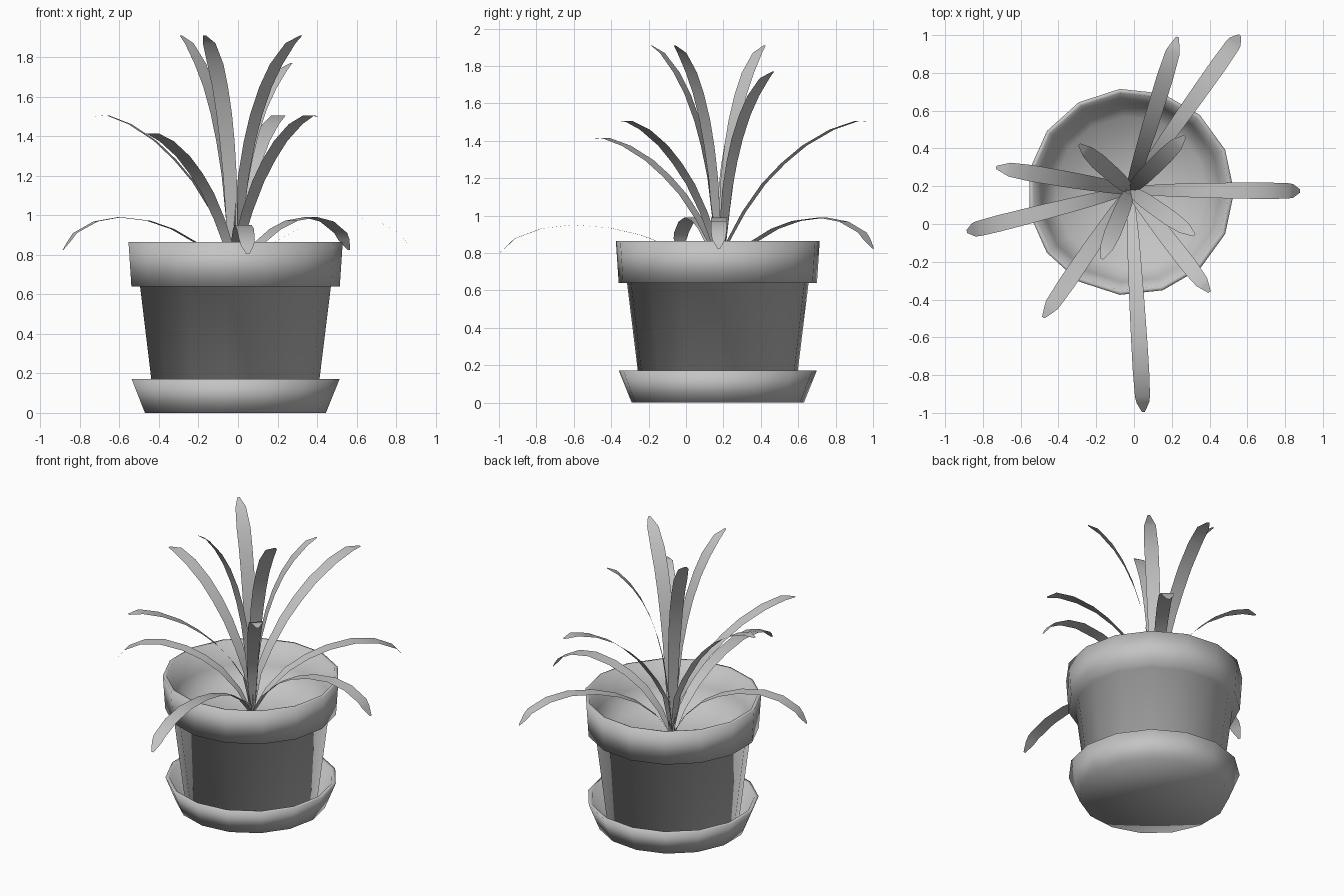
import bpy
import bmesh
import math
from mathutils import Matrix, Vector

cube = bpy.data.objects.get("Cube")
if cube:
    bpy.data.objects.remove(cube, do_unlink=True)

CENTRE = Vector((-0.018, 0.17, 0))
SIDES = 15

grey = bpy.data.materials.new("mid grey")
grey.use_nodes = True
grey.diffuse_color = (0.55, 0.55, 0.55, 1)
grey.node_tree.nodes["Principled BSDF"].inputs["Base Color"].default_value = (0.55, 0.55, 0.55, 1)


def finish(name, bm):
    """Store the mesh as a fully smooth-shaded object."""
    for face in bm.faces:
        face.smooth = True
    mesh = bpy.data.meshes.new(name)
    bm.to_mesh(mesh)
    bm.free()
    mesh.materials.append(grey)
    obj = bpy.data.objects.new(name, mesh)
    bpy.context.collection.objects.link(obj)


def lathe(name, profile):
    """Revolve (radius, height) points about the pot axis."""
    bm = bmesh.new()
    rings = []
    for r, z in profile:
        if r == 0:
            rings.append([bm.verts.new(CENTRE + Vector((0, 0, z)))] * SIDES)
            continue
        ring = []
        for i in range(SIDES):
            a = math.tau * i / SIDES
            ring.append(bm.verts.new(CENTRE + Vector((r * math.cos(a), r * math.sin(a), z))))
        rings.append(ring)
    for low, high in zip(rings, rings[1:]):
        for i in range(SIDES):
            j = (i + 1) % SIDES
            corners = dict.fromkeys((low[i], low[j], high[j], high[i]))
            bm.faces.new(list(corners))
    bmesh.ops.recalc_face_normals(bm, faces=bm.faces)
    finish(name, bm)


# Pot with overhanging rim and soil-filled inside
lathe("pot", [(0, 0.04), (0.414, 0.04), (0.488, 0.64), (0.533, 0.64), (0.548, 0.865),
              (0.525, 0.865), (0.48, 0.72), (0.4, 0.6), (0, 0.6)])

# Saucer under the pot
lathe("saucer", [(0, 0), (0.463, 0), (0.532, 0.172), (0.507, 0.172), (0.445, 0.04), (0, 0.04)])

# Leaf arcs: (share of reach, height)
TALL = [(0, 0.6), (0.05, 0.9), (0.14, 1.2), (0.23, 1.37), (0.33, 1.51), (0.47, 1.65),
        (0.63, 1.765), (0.84, 1.87), (1, 1.91)]
MID = [(0, 0.6), (0.06, 0.87), (0.16, 1.02), (0.29, 1.17), (0.42, 1.28), (0.56, 1.375),
       (0.74, 1.46), (0.9, 1.505), (1, 1.5)]
LOW = [(0, 0.6), (0.1, 0.75), (0.23, 0.865), (0.36, 0.93), (0.5, 0.972), (0.67, 0.99),
       (0.81, 0.968), (0.93, 0.91), (1, 0.825)]
# Half width along the leaf: (share of length, half width)
WIDTHS = [(0, 0.016), (0.25, 0.032), (0.6, 0.042), (0.86, 0.044), (0.94, 0.038), (1, 0.008)]
ROOT = Vector((-0.02, 0.18, 0))


def half_width(t):
    for (t0, w0), (t1, w1) in zip(WIDTHS, WIDTHS[1:]):
        if t <= t1:
            return w0 + (w1 - w0) * (t - t0) / (t1 - t0)
    return WIDTHS[-1][1]


def leaf(name, tip, arc, stretch=1.0, twist=0):
    """Flat tapered strip arching from the root to the tip."""
    reach = Vector((tip[0], tip[1], 0)) - ROOT
    out = reach.normalized()
    side = Matrix.Rotation(math.radians(twist), 3, 'Z') @ Vector((out.y, -out.x, 0))
    path = [ROOT + reach * f + Vector((0, 0, 0.6 + (z - 0.6) * stretch)) for f, z in arc]
    # extra row where the point of the leaf begins
    path.insert(-1, path[-2].lerp(path[-1], 0.4))
    lengths = [0.0]
    for a, b in zip(path, path[1:]):
        lengths.append(lengths[-1] + (b - a).length)
    bm = bmesh.new()
    rows = []
    for p, d in zip(path, lengths):
        w = half_width(d / lengths[-1])
        rows.append((bm.verts.new(p - side * w), bm.verts.new(p + side * w)))
    for (l0, r0), (l1, r1) in zip(rows, rows[1:]):
        bm.faces.new((l0, r0, r1, l1))
    finish(name, bm)


# Upright leaves
leaf("tall_leaf_1", (0.32, -0.06), TALL, twist=-12)
leaf("tall_leaf_2", (-0.17, -0.185), TALL)
leaf("tall_leaf_3", (-0.29, 0.42), TALL)
leaf("tall_leaf_4", (0.27, 0.465), TALL, 0.893)

# Arching leaves
for i, tip in enumerate([(0.23, 0.99), (0.4, -0.36), (-0.73, 0.3)]):
    leaf(f"arching_leaf_{i + 1}", tip, MID)
leaf("arching_leaf_4", (-0.48, -0.495), MID, 0.9)

# Drooping leaves
for i, tip in enumerate([(0.56, 1.0), (0.88, 0.175), (-0.885, -0.04)]):
    leaf(f"drooping_leaf_{i + 1}", tip, LOW)
leaf("drooping_leaf_4", (0.05, -0.995), LOW, 0.9)
